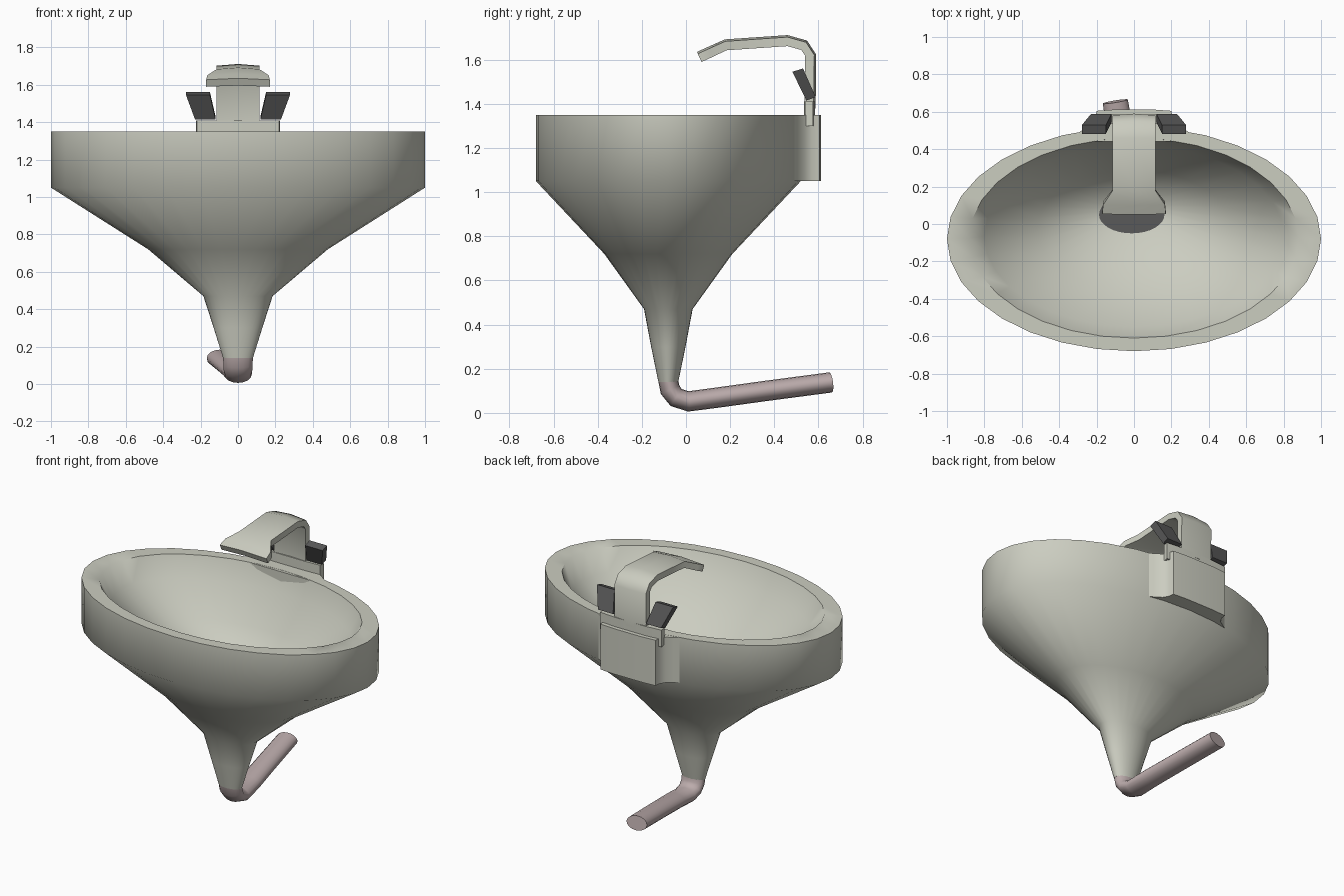
import bpy, math
from mathutils import Vector

if "Cube" in bpy.data.objects:
    bpy.data.objects.remove(bpy.data.objects["Cube"])


def material(name, color):
    m = bpy.data.materials.new(name)
    m.diffuse_color = (*color, 1)
    m.use_nodes = True
    m.node_tree.nodes["Principled BSDF"].inputs["Base Color"].default_value = m.diffuse_color
    return m


CERAMIC = material("ceramic", (0.60, 0.61, 0.53))
DARK = material("dark", (0.10, 0.10, 0.10))
PIPE = material("pipe", (0.50, 0.41, 0.41))


def loft(name, rings, mat, angle=40, caps=(True, True)):
    """Skin a list of equally sized closed rings."""
    n = len(rings[0])
    verts = [p for r in rings for p in r]
    faces = []
    for i in range(len(rings) - 1):
        for j in range(n):
            k = (j + 1) % n
            faces.append((i*n + j, i*n + k, (i+1)*n + k, (i+1)*n + j))
    if caps[0]:
        faces.append(tuple(reversed(range(n))))
    if caps[1]:
        faces.append(tuple(range(len(verts) - n, len(verts))))
    me = bpy.data.meshes.new(name)
    me.from_pydata(verts, [], faces)
    me.materials.append(mat)
    ob = bpy.data.objects.new(name, me)
    bpy.context.collection.objects.link(ob)
    bpy.ops.object.select_all(action='DESELECT')
    ob.select_set(True)
    bpy.context.view_layer.objects.active = ob
    bpy.ops.object.mode_set(mode='EDIT')
    bpy.ops.mesh.select_all(action='SELECT')
    bpy.ops.mesh.normals_make_consistent(inside=False)
    bpy.ops.object.mode_set(mode='OBJECT')
    bpy.ops.object.shade_smooth_by_angle(angle=math.radians(angle))
    return ob


def ellipse(cx, cy, z, rx, ry, n=32):
    return [(cx + rx*math.cos(2*math.pi*i/n), cy + ry*math.sin(2*math.pi*i/n), z)
            for i in range(n)]


# Basin: outer funnel, rim, and inner bowl down to the drain
basin = [(0, -.08, .14, .08, .045), (0, -.08, .30, .13, .078),
         (0, -.08, .47, .185, .11), (0, -.08, .72, .48, .29),
         (0, -.08, 1.05, 1, .60), (0, -.08, 1.35, 1, .60),
         (0, -.075, 1.35, .88, .535), (0, -.065, 1.22, .80, .485),
         (0, -.03, 1.02, .52, .32), (-.012, .05, .80, .175, .10)]
loft("basin", [ellipse(*r) for r in basin], CERAMIC, 60)

# Dark drain at the bottom of the bowl
loft("drain", [ellipse(-.012, .05, z, .175, .10) for z in (.79, .804)], DARK)

# Back block blending into the rim
half = [(.38, .44), (.27, .505), (.225, .535), (.205, .57), (.20, .605), (.10, .612)]
outline = half + [(-x, y) for x, y in reversed(half)]
loft("back_block", [[(x, y, z) for x, y in outline] for z in (1.05, 1.349)], CERAMIC)

# Tap base plate
plate = [(-.22, .54), (-.11, .535), (.11, .535), (.22, .54),
         (.225, .575), (.11, .585), (-.11, .585), (-.225, .575)]
loft("tap_base", [[(x, y, z) for x, y in plate] for z in (1.30, 1.41)], CERAMIC)

# Spout: flat strap swept over the bowl, flared at the tip (y, z, half width)
path = [(.562, 1.38, .115), (.565, 1.62, .115), (.535, 1.665, .115),
        (.46, 1.686, .115), (.18, 1.667, .115), (.11, 1.635, .165), (.06, 1.612, .17)]
rings = []
for i, (y, z, w) in enumerate(path):
    a, b = path[max(i - 1, 0)], path[min(i + 1, len(path) - 1)]
    t = Vector((0, b[0] - a[0], b[1] - a[1])).normalized()
    nrm = Vector((0, t.z, -t.y))
    c = Vector((0, y, z))
    rings.append([c + Vector((x, 0, 0)) + nrm*h for x, h in
                  ((-w, .016), (0, .025), (w, .016), (w, -.025), (0, -.018), (-w, -.025))])
loft("spout", rings, CERAMIC, 50)

# Pair of tilted handles, wider at the top
for side, s in (("left", -1), ("right", 1)):
    low = [(.12, .545, 1.415), (.23, .545, 1.415), (.23, .588, 1.43), (.12, .588, 1.43)]
    top = [(.15, .482, 1.545), (.278, .482, 1.545), (.278, .53, 1.56), (.15, .53, 1.56)]
    loft(side + "_handle", [[(s*x, y, z) for x, y, z in r] for r in (low, top)], DARK)

# Oval waste pipe with an elbow, drifting sideways toward the back
path = [Vector(p) for p in ((0, -.08, .145), (0, -.072, .105), (0, -.045, .07),
                            (0, .01, .052), (-.015, .14, .069), (-.05, .35, .098),
                            (-.10, .655, .138))]
rings = []
for i, c in enumerate(path):
    t = (path[min(i + 1, len(path) - 1)] - path[max(i - 1, 0)]).normalized()
    if i == 0:
        t = Vector((0, 0, -1))
    u = (Vector((1, 0, 0)) - t*t.x).normalized()
    v = t.cross(u)
    rx = .08 - .012*i/(len(path) - 1)
    rings.append([c + u*rx*math.cos(k*math.pi/8) + v*.046*math.sin(k*math.pi/8)
                  for k in range(16)])
loft("waste_pipe", rings, PIPE, 60)
